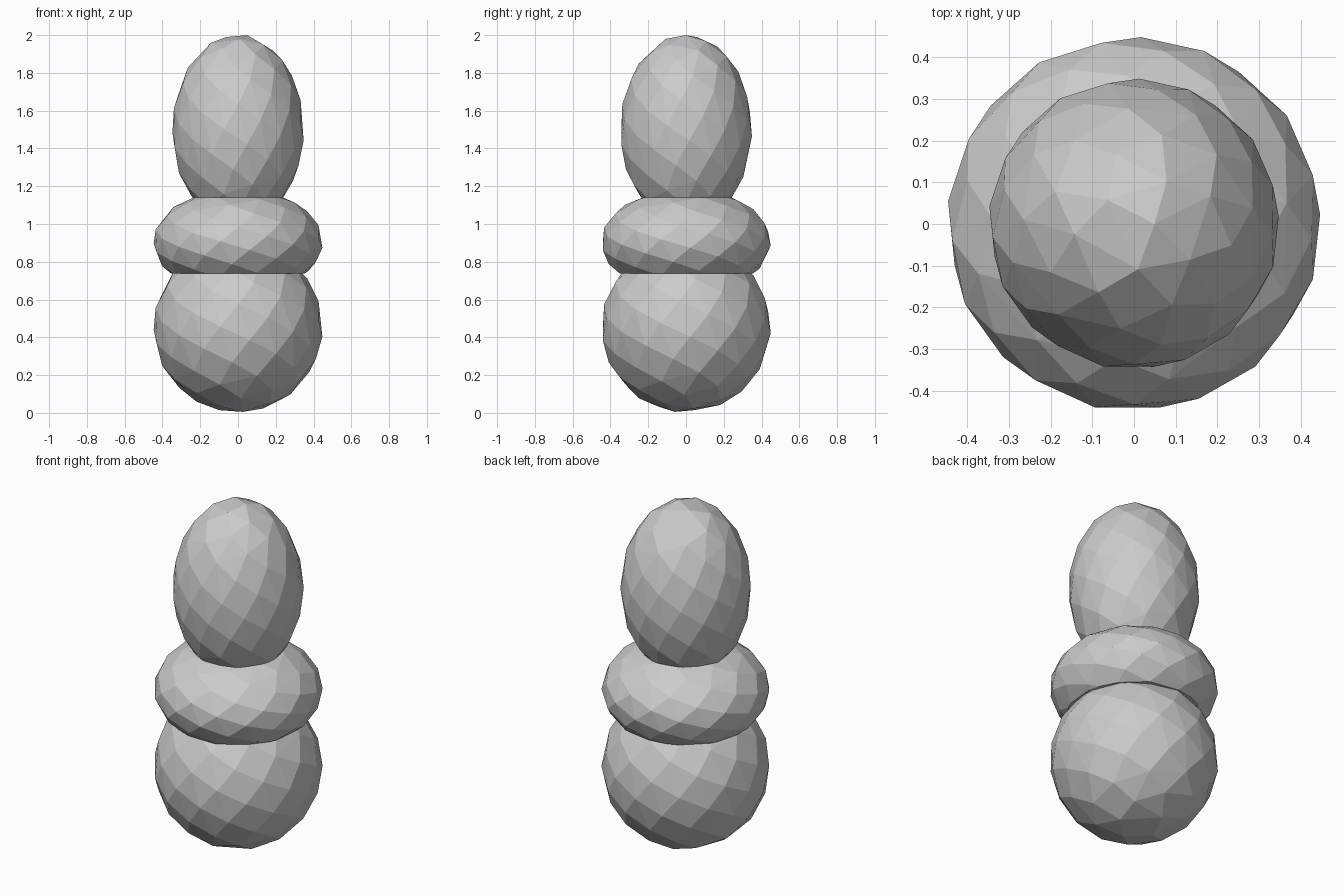
import bpy, bmesh, math
from mathutils import Vector

if "Cube" in bpy.data.objects:
    bpy.data.objects.remove(bpy.data.objects["Cube"])

GOLDEN = math.pi * (3 - math.sqrt(5))


def faceted_lobe(name, centre_z, radius, half_height, z_min=None, z_max=None, n=100):
    """Faceted ellipsoid from evenly spiralled points, trimmed flat at the seams."""
    bm = bmesh.new()
    for i in range(n):
        z = 1 - (2 * i + 1) / n
        r = math.sqrt(1 - z * z) * radius
        a = i * GOLDEN
        bm.verts.new((r * math.cos(a), r * math.sin(a), centre_z + z * half_height))
    bmesh.ops.convex_hull(bm, input=bm.verts[:])
    # flat trims where the lobes meet
    for level, direction in ((z_min, -1), (z_max, 1)):
        if level is None:
            continue
        cut = bmesh.ops.bisect_plane(
            bm, geom=bm.verts[:] + bm.edges[:] + bm.faces[:],
            plane_co=Vector((0, 0, level)), plane_no=Vector((0, 0, direction)),
            clear_outer=True)
        rim = [e for e in cut["geom_cut"] if isinstance(e, bmesh.types.BMEdge)]
        bmesh.ops.edgeloop_fill(bm, edges=rim)
    bmesh.ops.recalc_face_normals(bm, faces=bm.faces[:])
    mesh = bpy.data.meshes.new(name)
    bm.to_mesh(mesh)
    bm.free()
    obj = bpy.data.objects.new(name, mesh)
    bpy.context.collection.objects.link(obj)
    return obj


SEAM_LOW, SEAM_HIGH = 0.737, 1.14

# round base
faceted_lobe("lower_lobe", 0.453, 0.45, 0.452, z_max=SEAM_LOW)
# squashed ring-like middle
faceted_lobe("middle_lobe", 0.905, 0.45, 0.285, z_min=SEAM_LOW, z_max=SEAM_HIGH)
# tall egg-shaped top
faceted_lobe("upper_lobe", 1.498, 0.35, 0.507, z_min=SEAM_HIGH)
